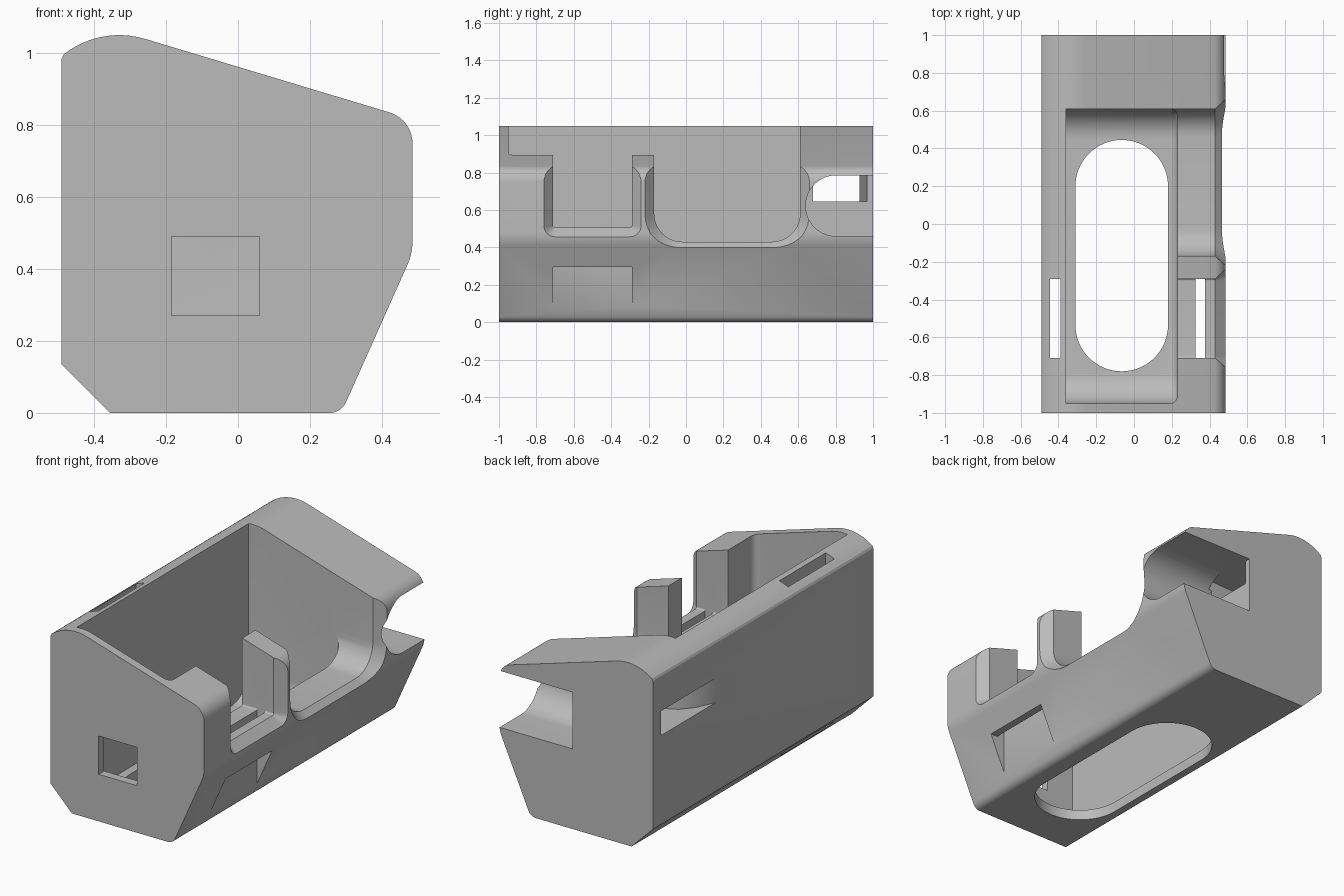
import bpy, bmesh, math
from mathutils import Vector

cube = bpy.data.objects.get("Cube")
if cube:
    bpy.data.objects.remove(cube, do_unlink=True)

grey = bpy.data.materials.new("plain grey")
grey.use_nodes = True
grey.diffuse_color = (0.5, 0.5, 0.5, 1)
grey.node_tree.nodes["Principled BSDF"].inputs["Base Color"].default_value = (0.5, 0.5, 0.5, 1)


def rounded(corners, seg=10):
    """Outline from (a, b, radius) corners; a zero radius stays sharp."""
    out = []
    for i, (a, b, r) in enumerate(corners):
        p = Vector((a, b))
        if r == 0:
            out.append(p)
            continue
        u = (Vector(corners[i - 1][:2]) - p).normalized()
        v = (Vector(corners[(i + 1) % len(corners)][:2]) - p).normalized()
        half = u.angle(v) / 2
        centre = p + (u + v).normalized() * r / math.sin(half)
        start = p + u * r / math.tan(half) - centre
        end = p + v * r / math.tan(half) - centre
        turn = start.angle_signed(end)
        for k in range(seg + 1):
            t = -turn * k / seg
            c, s = math.cos(t), math.sin(t)
            out.append(centre + Vector((start.x * c - start.y * s, start.x * s + start.y * c)))
    return out


def box(a0, a1, b0, b1, r=0):
    return rounded([(a0, b0, r), (a1, b0, r), (a1, b1, r), (a0, b1, r)], 16)


def u_shape(y0, y1, z0, r, grow=0):
    """Upright U outline, open past the top."""
    y0, y1, z0, r = y0 - grow, y1 + grow, z0 - grow, r + grow
    return rounded([(y0, z0, r), (y1, z0, r), (y1, 1.3, 0), (y0, 1.3, 0)])


def loft(name, axis, sections):
    """Solid through (position, outline) sections along an axis."""
    place = {"x": lambda p, t: (t, p.x, p.y),
             "y": lambda p, t: (p.x, t, p.y),
             "z": lambda p, t: (p.x, p.y, t)}[axis]
    bm = bmesh.new()
    rings = [[bm.verts.new(place(p, t)) for p in pts] for t, pts in sections]
    for r0, r1 in zip(rings, rings[1:]):
        for i in range(len(r0)):
            bm.faces.new((r0[i - 1], r0[i], r1[i], r1[i - 1]))
    bm.faces.new(rings[0])
    bm.faces.new(rings[-1])
    bmesh.ops.recalc_face_normals(bm, faces=bm.faces)
    mesh = bpy.data.meshes.new(name)
    bm.to_mesh(mesh)
    bm.free()
    mesh.materials.append(grey)
    ob = bpy.data.objects.new(name, mesh)
    bpy.context.collection.objects.link(ob)
    return ob


def prism(name, axis, t0, t1, pts):
    return loft(name, axis, [(t0, pts), (t1, pts)])


def flared(name, y0, y1, z0, r):
    """Side opening whose outer rim widens outward."""
    return loft(name, "x", [(x, u_shape(y0, y1, z0, r, g))
                            for x, g in ((0.15, 0), (0.43, 0), (0.53, 0.09))])


# Body: outline in x and z, with a domed top corner
dome = [(-0.33 + 0.25 * math.cos(math.radians(a)), 0.8 + 0.25 * math.sin(math.radians(a)), 0)
        for a in range(73, 131, 5)]
outline = rounded([(-0.355, 0, 0), (0.287, 0, 0.05), (0.485, 0.443, 0.16), (0.485, 0.816, 0.09)]
                  + dome + [(-0.49, 0.985, 0), (-0.49, 0.135, 0)])
body = prism("holder_body", "y", -1, 1, outline)

# Main cavity with rounded ends and a soft edge on the +x wall
sections = [(-0.36, u_shape(-0.95, 0.61, 0.06, 0.16))]
for k in range(7):
    a = math.pi / 2 * k / 6
    sections.append((0.19 + 0.04 * math.sin(a),
                     u_shape(-0.95, 0.61, 0.06, 0.16, -0.04 * (1 - math.cos(a)))))
cutters = [loft("cavity_cutter", "x", sections)]

# Two openings in the side wall, leaving a post between them
cutters.append(flared("wide_opening_cutter", -0.17, 0.61, 0.43, 0.15))
cutters.append(flared("narrow_opening_cutter", -0.71, -0.29, 0.505, 0.01))

# Strap passages through both long walls
passage = [(0.325, 0.03), (0.6, 0.03), (0.6, 0.295), (0.375, 0.295), (0.375, 0.6), (0.325, 0.6)]
cutters.append(prism("strap_passage_cutter", "y", -0.71, -0.29, [Vector(p) for p in passage]))
cutters.append(prism("strap_slot_cutter", "z", -0.2, 1.3, box(-0.445, -0.39, -0.71, -0.29)))

# Floor opening and front window
cutters.append(prism("floor_opening_cutter", "z", -0.1, 0.1, box(-0.31, 0.18, -0.78, 0.445, 0.2449)))
cutters.append(prism("front_window_cutter", "y", -1.1, -0.85, box(-0.185, 0.06, 0.27, 0.49)))

# Round-ended rear notch and the curved channel leading out of it
notch = rounded([(0.64, 0.46, 0.1624), (1.1, 0.46, 0), (1.1, 0.785, 0), (0.64, 0.785, 0.1624)], 16)
cutters.append(prism("rear_notch_cutter", "x", 0.02, 0.6, notch))
channel = [(-0.52, 0.926), (0.04, 0.97), (0.04, 0.68), (-0.2, 0.67), (-0.3, 0.65),
           (-0.38, 0.61), (-0.44, 0.54), (-0.49, 0.43), (-0.52, 0.36)]
cutters.append(prism("rear_channel_cutter", "z", 0.645, 0.785, [Vector(p) for p in channel]))

# Carve the body, then drop the cutters
bpy.ops.object.select_all(action="DESELECT")
bpy.context.view_layer.objects.active = body
body.select_set(True)
for c in cutters:
    c.hide_render = True
    mod = body.modifiers.new(c.name, "BOOLEAN")
    mod.operation = "DIFFERENCE"
    mod.solver = "EXACT"
    mod.object = c
    bpy.ops.object.modifier_apply(modifier=mod.name)
    bpy.data.objects.remove(c, do_unlink=True)

bpy.ops.object.shade_smooth_by_angle(angle=math.radians(25))
